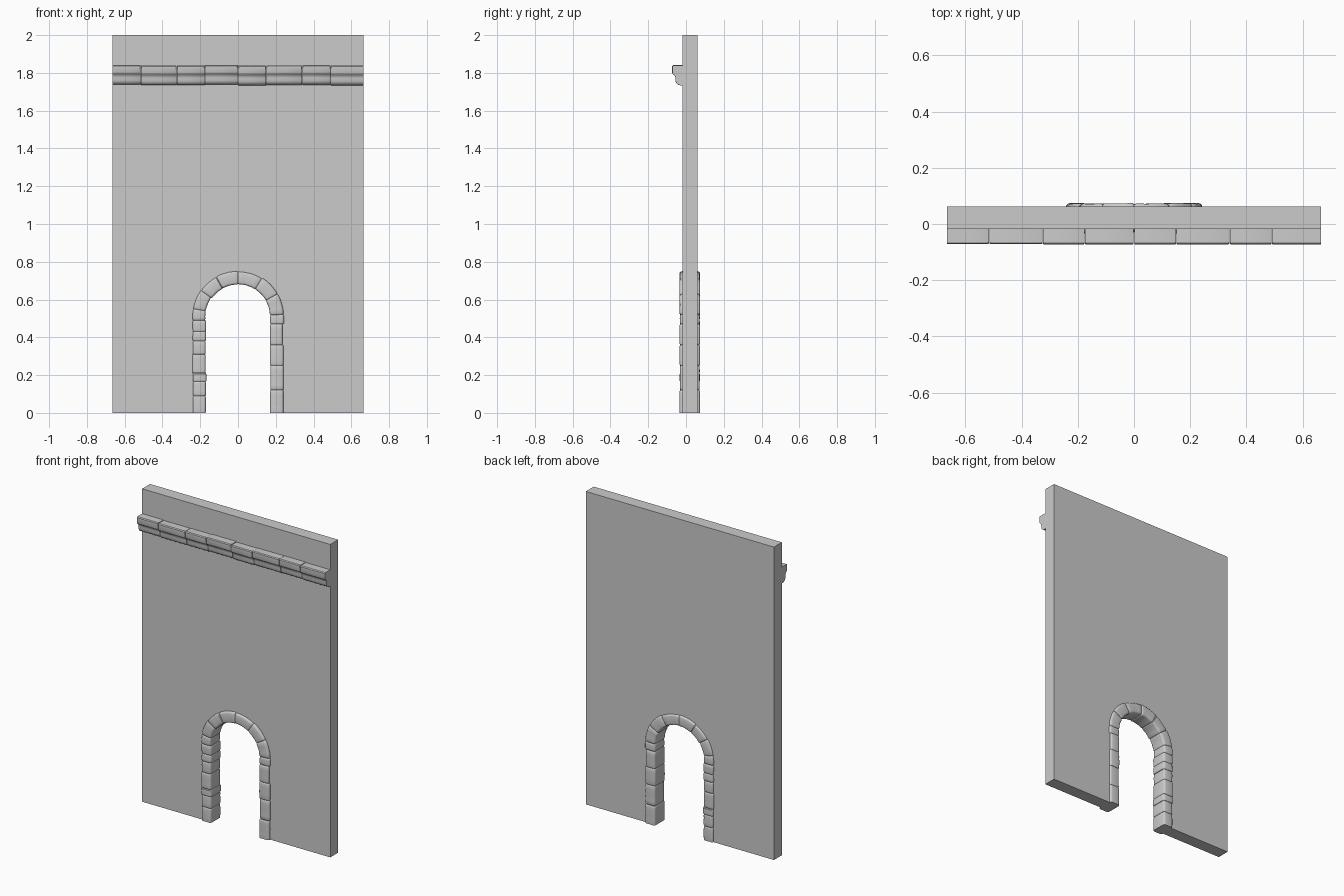
import bpy, bmesh, math, random
from mathutils import Vector

random.seed(4)
if "Cube" in bpy.data.objects:
    bpy.data.objects.remove(bpy.data.objects["Cube"])

stone = bpy.data.materials.new("grey stone")
stone.use_nodes = True
GREY = (0.6, 0.6, 0.6, 1)
stone.diffuse_color = GREY
stone.node_tree.nodes["Principled BSDF"].inputs["Base Color"].default_value = GREY

HALF_W, HEIGHT = 0.665, 2.0
FRONT, BACK = -0.018, 0.062
SPRING = 0.51            # height where the arch begins
INNER, OUTER = 0.17, 0.24
MID = (INNER + OUTER) / 2
ARC = math.pi * MID


def finish(bm, name, angle=None):
    bmesh.ops.recalc_face_normals(bm, faces=bm.faces)
    mesh = bpy.data.meshes.new(name)
    bm.to_mesh(mesh)
    bm.free()
    mesh.materials.append(stone)
    obj = bpy.data.objects.new(name, mesh)
    bpy.context.collection.objects.link(obj)
    if angle:
        bpy.ops.object.select_all(action="DESELECT")
        obj.select_set(True)
        bpy.context.view_layer.objects.active = obj
        bpy.ops.object.shade_smooth_by_angle(angle=math.radians(angle))


def loft(bm, rings):
    """Skin a row of closed rings and cap both ends."""
    rows = [[bm.verts.new(p) for p in ring] for ring in rings]
    n = len(rows[0])
    for a, b in zip(rows, rows[1:]):
        for i in range(n):
            j = (i + 1) % n
            bm.faces.new((a[i], a[j], b[j], b[i]))
    bm.faces.new(rows[0])
    bm.faces.new(rows[-1])


def arch_frame(s):
    """Centre and outward direction along the opening, left foot to right."""
    if s < SPRING:
        return Vector((-MID, 0, s)), Vector((-1, 0, 0))
    if s > SPRING + ARC:
        return Vector((MID, 0, 2 * SPRING + ARC - s)), Vector((1, 0, 0))
    t = math.pi - (s - SPRING) / MID
    out = Vector((math.cos(t), 0, math.sin(t)))
    return out * MID + Vector((0, 0, SPRING)), out


# Wall with an arched doorway, hidden edge tucked inside the stone surround
bm = bmesh.new()
outline = [(-MID, 0), (-HALF_W, 0), (-HALF_W, HEIGHT), (HALF_W, HEIGHT), (HALF_W, 0), (MID, 0)]
steps = 24
for i in range(steps + 1):
    t = math.pi * i / steps
    outline.append((MID * math.cos(t), SPRING + MID * math.sin(t)))
loft(bm, [[(x, y, z) for x, z in outline] for y in (FRONT, BACK)])
finish(bm, "wall")

# Rounded cross-section of a surround stone: (outward, depth)
section = []
for cx, cy, start in ((1, 1, 0), (-1, 1, 90), (-1, -1, 180), (1, -1, 270)):
    for k in range(4):
        a = math.radians(start + 30 * k)
        section.append((cx * 0.023 + 0.012 * math.cos(a), cy * 0.042 + 0.012 * math.sin(a)))

# Surround stones laid end to end around the doorway
END = 2 * SPRING + ARC
joints = [0, 0.09, 0.165, 0.21, 0.31, 0.38, 0.43, 0.49, 0.545, 0.635, 0.73, 0.832,
          0.947, 1.047, 1.145, 1.194, 1.304, 1.414, 1.544, END]
bm = bmesh.new()
for s0, s1 in zip(joints, joints[1:]):
    wide, deep = random.uniform(0.95, 1.05), random.uniform(0.96, 1.01)
    shift = random.uniform(-0.002, 0.002)
    n = max(3, round((s1 - s0) / 0.022))
    stops = [(s0, 0.92), (s0 + 0.004, 0.98)]
    stops += [(s0 + 0.008 + (s1 - s0 - 0.016) * i / n, 1) for i in range(n + 1)]
    stops += [(s1 - 0.004, 0.98), (s1, 0.92)]
    rings = []
    for s, k in stops:
        if s0 == 0 and s < 0.005 or s1 == END and s > END - 0.005:
            k = 1
        c, out = arch_frame(s)
        k += random.uniform(-0.012, 0.012)
        rings.append([c + out * (u * wide * k + shift) + Vector((0, 0.02 + v * deep * k, 0))
                      for u, v in section])
    loft(bm, rings)
finish(bm, "doorway_surround", 40)

# Moulded string course: (depth, height), one block between each joint
profile = [(FRONT + 0.004, 1.84), (-0.068, 1.84), (-0.073, 1.835), (-0.073, 1.803),
           (-0.07, 1.796), (-0.062, 1.79), (-0.057, 1.782), (-0.055, 1.772),
           (-0.055, 1.757), (-0.05, 1.746), (-0.041, 1.739), (-0.03, 1.736),
           (FRONT + 0.004, 1.736)]
cuts = [-HALF_W, -0.515, -0.325, -0.175, 0, 0.15, 0.34, 0.49, HALF_W]
bm = bmesh.new()
for x0, x1 in zip(cuts, cuts[1:]):
    grow, lift = random.uniform(0.97, 1.02), random.uniform(-0.002, 0.002)
    gap0 = 0 if x0 == -HALF_W else 0.001
    gap1 = 0 if x1 == HALF_W else 0.001
    rings = []
    for x, k in ((x0 + gap0, 0.95), (x0 + 0.004, 1), ((x0 + x1) / 2, 1),
                 (x1 - 0.004, 1), (x1 - gap1, 0.95)):
        if abs(x) == HALF_W:
            k = 1
        rings.append([(x, FRONT + (y - FRONT) * grow * k, 1.79 + (z - 1.79) * (1 + k) / 2 + lift)
                      for y, z in profile])
    loft(bm, rings)
finish(bm, "string_course", 40)
